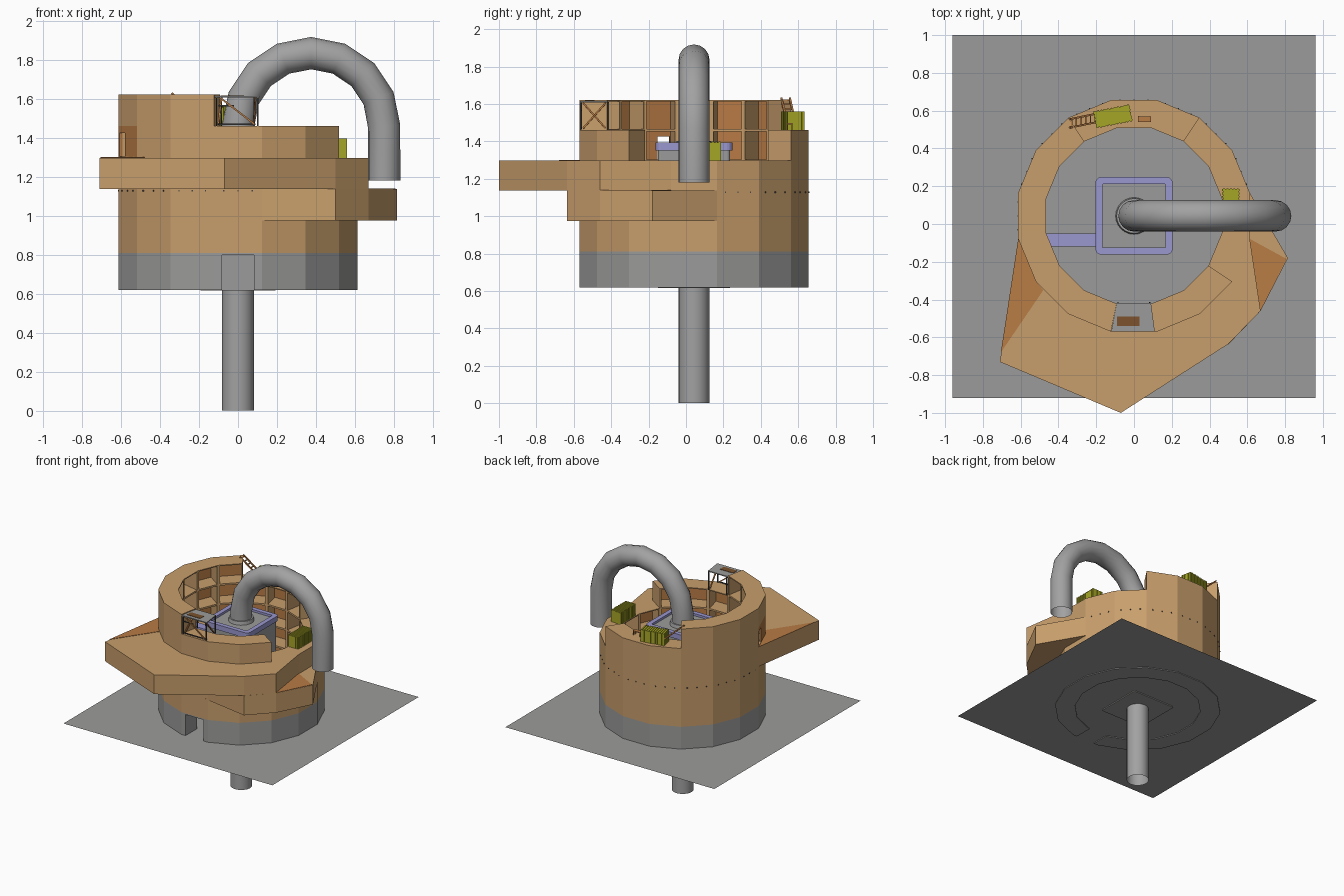
import bpy, bmesh, math
from mathutils import Vector, Matrix

if "Cube" in bpy.data.objects:
    bpy.data.objects.remove(bpy.data.objects["Cube"])

CY = 0.043                      # tower axis lies at (0, CY)
R_OUT, R_IN, WALL = 0.625, 0.474, 0.015
STOREYS = [0.81, 0.975, 1.137, 1.298, 1.46, 1.622]

def mat(name, rgb):
    m = bpy.data.materials.new(name)
    m.diffuse_color = (*rgb, 1)
    m.use_nodes = True
    m.node_tree.nodes["Principled BSDF"].inputs["Base Color"].default_value = m.diffuse_color
    return m

WOOD = mat("light wood", (0.58, 0.345, 0.15))
ORANGE = mat("orange wood", (0.48, 0.20, 0.06))
BROWN = mat("dark brown", (0.20, 0.085, 0.025))
GREY = mat("stone grey", (0.33, 0.33, 0.325))
PIPE = mat("pipe grey", (0.36, 0.36, 0.36))
PURPLE = mat("soft purple", (0.32, 0.31, 0.62))
OLIVE = mat("olive yellow", (0.38, 0.38, 0.02))
DARK = mat("dark metal", (0.06, 0.06, 0.06))

def finish(bm, name, mats):
    bmesh.ops.recalc_face_normals(bm, faces=bm.faces)
    me = bpy.data.meshes.new(name)
    bm.to_mesh(me)
    bm.free()
    for m in mats:
        me.materials.append(m)
    ob = bpy.data.objects.new(name, me)
    bpy.context.collection.objects.link(ob)
    return ob

def prism(bm, pts, z0, z1, mi=0):
    """Upright prism over a 2D outline."""
    lo = [bm.verts.new((x, y, z0)) for x, y in pts]
    hi = [bm.verts.new((x, y, z1)) for x, y in pts]
    n = len(pts)
    faces = [bm.faces.new(lo[::-1]), bm.faces.new(hi)]
    faces += [bm.faces.new((lo[i], lo[(i + 1) % n], hi[(i + 1) % n], hi[i])) for i in range(n)]
    for f in faces:
        f.material_index = mi
    return faces

def rect(x0, x1, y0, y1):
    return [(x0, y0), (x1, y0), (x1, y1), (x0, y1)]

def beam(bm, a, b, t=0.007, mi=0):
    """Square bar between two points."""
    a, b = Vector(a), Vector(b)
    d = b - a
    m = Matrix.Translation((a + b) / 2) @ d.to_track_quat('Z', 'Y').to_matrix().to_4x4()
    geo = bmesh.ops.create_cube(bm, size=1, matrix=m @ Matrix.Diagonal((t, t, d.length, 1)))
    for f in {f for v in geo['verts'] for f in v.link_faces}:
        f.material_index = mi

def corner(r, k):
    """Corner of the sixteen-sided tower before segment k (0 = +x)."""
    a = math.radians(22.5 * k - 11.25)
    return (r * math.cos(a), CY + r * math.sin(a))

def lerp(p, q, t):
    return (p[0] + (q[0] - p[0]) * t, p[1] + (q[1] - p[1]) * t)

def segment(bm, k, z0, z1, door=False):
    """One room: outer wall, floor, ceiling and two side walls, open to the core."""
    a, b = corner(R_OUT, k), corner(R_OUT, k + 1)
    c, d = corner(R_OUT - WALL, k + 1), corner(R_OUT - WALL, k)
    e, f = corner(R_IN, k + 1), corner(R_IN, k)
    if door:
        h = z1 - 0.035
        prism(bm, [a, lerp(a, b, 0.05), lerp(d, c, 0.05), d], z0, h, 1)
        prism(bm, [lerp(a, b, 0.35), b, c, lerp(d, c, 0.35)], z0, h, 1)
        prism(bm, [a, b, c, d], h, z1, 1)
    else:
        inner = prism(bm, [a, b, c, d], z0, z1)[4]     # room side of the wall
        inner.material_index = 1
    prism(bm, [a, b, e, f], z0, z0 + 0.006)
    prism(bm, [a, b, e, f], z1 - 0.008, z1)
    prism(bm, [a, lerp(a, b, 0.03), lerp(f, e, 0.06), f], z0, z1)
    prism(bm, [lerp(a, b, 0.97), b, e, lerp(f, e, 0.94)], z0, z1)

# ground sheet
bm = bmesh.new()
bm.faces.new([bm.verts.new((x, y, 0.625)) for x, y in rect(-0.96, 0.96, -0.92, 1.0)])
finish(bm, "ground_sheet", [GREY])

# stone base with a front doorway
bm = bmesh.new()
for k in range(16):
    a, b, c, d = corner(R_OUT, k), corner(R_OUT, k + 1), corner(R_IN, k + 1), corner(R_IN, k)
    if k == 12:
        prism(bm, [a, (-0.083, a[1]), (-0.083, d[1]), d], 0.619, 0.81)
        prism(bm, [(0.083, b[1]), b, c, (0.083, c[1])], 0.619, 0.81)
        prism(bm, rect(-0.083, 0.083, a[1], d[1]), 0.80, 0.81)
    else:
        prism(bm, [a, b, c, d], 0.619, 0.81)
finish(bm, "stone_base", [GREY])

# wooden storeys, stepping up around the tower
present = [range(16)] * 3 + [range(3, 15), range(6, 12)]
for s, ks in enumerate(present):
    bm = bmesh.new()
    for k in ks:
        segment(bm, k, STOREYS[s], STOREYS[s + 1], door=(s == 3 and k == 9))
    finish(bm, f"storey_{s + 1}", [WOOD, ORANGE])

# small peg holes around the middle
bm = bmesh.new()
for k in range(16):
    p, q = corner(R_OUT + 0.001, k), corner(R_OUT + 0.001, k + 1)
    for t in (0.2, 0.5, 0.8):
        x, y = lerp(p, q, t)
        prism(bm, rect(x - 0.003, x + 0.003, y - 0.003, y + 0.003), 1.125, 1.132)
finish(bm, "peg_holes", [DARK])

# balconies: upper one across the front, lower one at the right
ring = [corner(R_OUT, k) for k in range(15, 8, -1)]
upper = [ring[-1][:], (-0.71, -0.73), (-0.07, -1.0), (0.5, -0.635), (0.67, -0.46), corner(R_OUT, 16)]
upper[0] = corner(R_OUT, 9)
bm = bmesh.new()
prism(bm, upper + ring[:-1], STOREYS[2], STOREYS[3])
finish(bm, "upper_balcony", [WOOD])
lower = [corner(R_OUT, 13), (0.5, -0.637), (0.67, -0.46), (0.815, -0.18), corner(R_OUT, 17)]
lower += [corner(R_OUT, k) for k in (16, 15, 14)]
bm = bmesh.new()
prism(bm, lower, STOREYS[1], STOREYS[2])
finish(bm, "lower_balcony", [WOOD])

# orange floor boards on the balconies
bm = bmesh.new()
prism(bm, [corner(R_OUT, 9), (-0.705, -0.68), (-0.48, -0.35), corner(R_OUT, 10)], STOREYS[3], STOREYS[3] + 0.003)
prism(bm, [corner(R_OUT, 16), (0.67, -0.46), (0.808, -0.185)], STOREYS[2], STOREYS[2] + 0.003)
finish(bm, "floor_boards", [ORANGE])

# central core with rounded purple rim
def round_square(h, r):
    pts = []
    for i in range(4):
        for j in range(4):
            a = math.radians(90 * i + 30 * j)
            sx, sy = ((1, 1), (-1, 1), (-1, -1), (1, -1))[i]
            pts.append((sx * (h - r) + r * math.cos(a), CY + sy * (h - r) + r * math.sin(a)))
    return pts

bm = bmesh.new()
prism(bm, round_square(0.192, 0.015), 0.617, 1.375)
finish(bm, "core_block", [GREY])
bm = bmesh.new()
o, i = round_square(0.205, 0.03), round_square(0.168, 0.006)
for n in range(16):
    m = (n + 1) % 16
    prism(bm, [o[n], o[m], i[m], i[n]], 1.35, 1.393)
finish(bm, "core_rim", [PURPLE])
bm = bmesh.new()
prism(bm, rect(-0.463, -0.19, -0.12, -0.05), 1.285, 1.30)
finish(bm, "core_bridge", [PURPLE])

# big pipe bending over the tower
path = [(0, 0), (0, 1.3)]
path += [(0.375 - 0.375 * math.cos(math.pi * n / 8), 1.46 + 0.375 * math.sin(math.pi * n / 8)) for n in range(9)]
path += [(0.75, 1.18)]
cu = bpy.data.curves.new("pipe", 'CURVE')
cu.dimensions = '3D'
cu.bevel_depth, cu.bevel_resolution = 0.083, 6
sp = cu.splines.new('POLY')
sp.points.add(len(path) - 1)
for p, (x, z) in zip(sp.points, path):
    p.co = (x, CY, z, 1)
sp.use_smooth = True
cu.materials.append(PIPE)
bpy.context.collection.objects.link(bpy.data.objects.new("pipe", cu))
bm = bmesh.new()
bmesh.ops.create_cone(bm, cap_ends=True, segments=24, radius1=0.098, radius2=0.092, depth=0.03,
                      matrix=Matrix.Translation((0, CY, 1.388)))
finish(bm, "pipe_collar", [PIPE])

# corrugated containers
def container(name, loc, rot):
    bm = bmesh.new()
    prism(bm, rect(-0.094, 0.094, -0.042, 0.042), 0, 0.096)
    for n in range(11):
        x = -0.09 + n * 0.018
        prism(bm, rect(x - 0.005, x + 0.005, -0.046, 0.046), 0, 0.1)
    for n in range(5):
        y = -0.036 + n * 0.018
        prism(bm, rect(-0.098, 0.098, y - 0.005, y + 0.005), 0, 0.096)
    ob = finish(bm, name, [OLIVE])
    ob.location, ob.rotation_euler = loc, (0, 0, math.radians(rot))

container("back_container", (-0.112, 0.57, 1.46), 11)
container("side_container", (0.513, 0.09, 1.298), 90)

# ladder from the container to the high wall, and a little stool
bm = bmesh.new()
for dy in (0, 0.045):
    beam(bm, (-0.34, 0.51 + dy, 1.63), (-0.17, 0.545 + dy, 1.475), 0.01)
for n in range(7):
    t = n / 6
    p = Vector((-0.33, 0.51, 1.62)).lerp(Vector((-0.18, 0.545, 1.485)), t)
    beam(bm, p, p + Vector((0, 0.045, 0)), 0.007)
finish(bm, "ladder", [ORANGE])
bm = bmesh.new()
prism(bm, rect(0.02, 0.09, 0.54, 0.57), 1.49, 1.497)
for x in (0.025, 0.085):
    for y in (0.543, 0.567):
        beam(bm, (x, y, 1.46), (x, y, 1.492))
finish(bm, "stool", [ORANGE])

# lookout on the front wall: grey roof, posts and wooden braces
bm = bmesh.new()
roof = [(-0.12, -0.568), (0.11, -0.568), (0.09, -0.42), (-0.092, -0.42)]
prism(bm, roof, 1.607, 1.615)
finish(bm, "lookout_roof", [GREY])
bm = bmesh.new()
prism(bm, rect(-0.09, 0.03, -0.54, -0.49), 1.615, 1.618)
finish(bm, "roof_hatch", [BROWN])
bm = bmesh.new()
for x, y in roof:
    beam(bm, (x * 0.92, y * 0.99, 1.46), (x * 0.92, y * 0.99, 1.61))
beam(bm, (-0.1, -0.56, 1.565), (-0.02, -0.56, 1.565))
beam(bm, (-0.1, -0.56, 1.47), (0.09, -0.56, 1.47))
beam(bm, (-0.09, -0.56, 1.605), (0.085, -0.56, 1.47), 0.009, 1)
beam(bm, (0.09, -0.55, 1.605), (0.08, -0.43, 1.47), 0.009, 1)
beam(bm, (-0.1, -0.55, 1.47), (-0.085, -0.43, 1.605), 0.009, 1)
finish(bm, "lookout_frame", [DARK, ORANGE])
